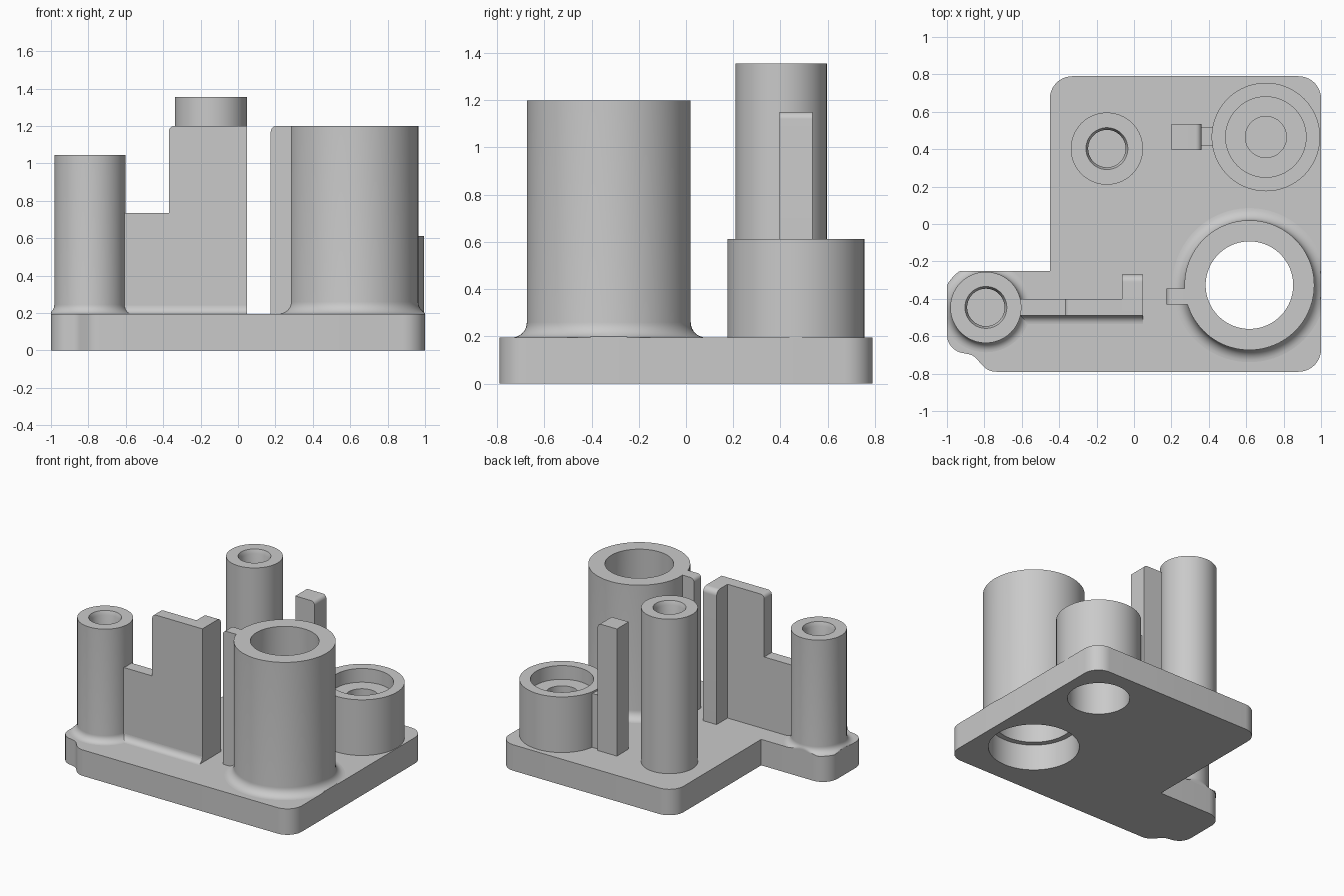
import bpy, bmesh, math
from mathutils import Vector

if "Cube" in bpy.data.objects:
    bpy.data.objects.remove(bpy.data.objects["Cube"], do_unlink=True)

# Single flat material
GREY = (0.59, 0.59, 0.59, 1)
mat = bpy.data.materials.new("plain grey")
mat.use_nodes = True
mat.diffuse_color = GREY
mat.node_tree.nodes["Principled BSDF"].inputs["Base Color"].default_value = GREY

TOP = 0.195      # top of the base plate
HIGH = 1.2       # top of the main tube and the wall
SEG = 96
parts = []


def finish(name, bm):
    bmesh.ops.remove_doubles(bm, verts=bm.verts, dist=1e-5)
    bmesh.ops.recalc_face_normals(bm, faces=bm.faces)
    mesh = bpy.data.meshes.new(name)
    bm.to_mesh(mesh)
    bm.free()
    mesh.materials.append(mat)
    obj = bpy.data.objects.new(name, mesh)
    bpy.context.collection.objects.link(obj)
    parts.append(obj)
    return obj


def rounded(points, steps=10):
    """Outline from (u, v) or (u, v, radius) corners."""
    out = []
    for i, p in enumerate(points):
        c = Vector((p[0], p[1], 0))
        if len(p) < 3:
            out.append(c)
            continue
        radius = p[2]
        a = (Vector((*points[i - 1][:2], 0)) - c).normalized()
        b = (Vector((*points[(i + 1) % len(points)][:2], 0)) - c).normalized()
        half = a.angle(b) / 2
        centre = c + (a + b).normalized() * radius / math.sin(half)
        t = radius / math.tan(half)
        start = (c + a * t - centre).normalized()
        end = (c + b * t - centre).normalized()
        out += [centre + start.slerp(end, k / steps).normalized() * radius
                for k in range(steps + 1)]
    return out


def prism(name, points, axis, lo, hi):
    """Extrude a rounded outline along an axis."""
    place = {"x": lambda p, t: (t, p.x, p.y),
             "y": lambda p, t: (p.x, t, p.y),
             "z": lambda p, t: (p.x, p.y, t)}[axis]
    outline = rounded(points)
    bm = bmesh.new()
    low = [bm.verts.new(place(p, lo)) for p in outline]
    high = [bm.verts.new(place(p, hi)) for p in outline]
    bm.faces.new(low)
    bm.faces.new(high)
    for i in range(len(low)):
        bm.faces.new((low[i - 1], low[i], high[i], high[i - 1]))
    return finish(name, bm)


def lathe(name, centre, profile, max_y=1):
    """Turn an (r, z) profile; clamp the foot to the plate edges."""
    bm = bmesh.new()
    rings = []
    for k in range(SEG):
        a = math.tau * k / SEG
        rings.append([bm.verts.new((
            max(-1, min(1, centre[0] + r * math.cos(a))),
            min(max_y, centre[1] + r * math.sin(a)), z)) for r, z in profile])
    n = len(profile)
    for k in range(SEG):
        a, b = rings[k - 1], rings[k]
        for i in range(n):
            j = (i + 1) % n
            if profile[i][0] == 0 and profile[j][0] == 0:
                continue
            ring = [a[i], b[i], b[j], a[j]]
            if profile[i][0] == 0:
                ring.pop(1)
            elif profile[j][0] == 0:
                ring.pop(2)
            bm.faces.new(ring)
    return finish(name, bm)


def foot(radius, f, steps=8):
    """Concave fillet running from the plate up to a cylinder wall."""
    return [(radius + f - f * math.sin(k / steps * math.pi / 2),
             TOP + f - f * math.cos(k / steps * math.pi / 2))
            for k in range(steps + 1)]


def screw_post(name, centre, radius, top, base, max_y=1):
    lathe(name, centre, [(0, TOP)] + base + [
        (radius, top), (0.112, top), (0.1, top - 0.03),
        (0.1, top - 0.6), (0, top - 0.6)], max_y)


TUBE, CUP = (0.617, -0.327), (0.705, 0.465)

# Base plate with two bores open underneath
plate = prism("base_plate", [
    (-0.45, 0.79, 0.12), (1, 0.79, 0.12), (1, -0.79, 0.12), (-0.78, -0.79, 0.1),
    (-0.86, -0.7, 0.08), (-1, -0.675, 0.1), (-1, -0.25, 0.12), (-0.45, -0.25)],
    "z", 0, TOP)
for centre, radius in ((TUBE, 0.31), (CUP, 0.212)):
    cutter = lathe("bore_cutter", centre,
                   [(0, -0.1), (radius, -0.1), (radius, 0.3), (0, 0.3)])
    cutter.hide_render = True
    parts.remove(cutter)
    mod = plate.modifiers.new("bore", "BOOLEAN")
    mod.operation, mod.solver, mod.object = "DIFFERENCE", "EXACT", cutter
    bpy.context.view_layer.objects.active = plate
    bpy.ops.object.modifier_apply(modifier=mod.name)
    bpy.data.objects.remove(cutter, do_unlink=True)

# Large tube, open right through with a slight draft, and its side rib
lathe("large_tube", TUBE, foot(0.347, 0.065) + [
    (0.347, HIGH), (0.234, HIGH), (0.27, TOP)])
prism("tube_rib", [(0.175, TOP), (0.3, TOP), (0.3, HIGH), (0.175, HIGH, 0.03)],
      "y", -0.43, -0.345)

# Stepped cup, hollow from below
lathe("cup", CUP, [
    (0.29, TOP), (0.29, 0.613), (0.215, 0.613), (0.215, 0.51), (0.11, 0.51),
    (0.11, 0.45), (0, 0.45), (0, 0.38), (0.212, 0.38), (0.212, TOP)])
prism("cup_rib", [(0.2, TOP), (0.36, TOP), (0.36, 1.15, 0.03), (0.2, 1.15)],
      "y", 0.395, 0.535)
prism("cup_rib_web", [(0.35, TOP), (0.44, TOP), (0.44, 0.6), (0.35, 0.6)],
      "y", 0.42, 0.515)

# Two screw posts
screw_post("tall_post", (-0.145, 0.403), 0.193, 1.355, [(0.193, TOP)])
screw_post("short_post", (-0.792, -0.446), 0.19, 1.045, foot(0.19, 0.05), -0.25)

# Stepped wall with a return at its end and a fillet along its foot
prism("wall", [(-0.63, TOP), (-0.065, TOP), (-0.065, HIGH), (-0.37, HIGH, 0.03),
               (-0.37, 0.735), (-0.63, 0.735)], "y", -0.49, -0.4)
prism("wall_return", [(-0.49, TOP), (-0.27, TOP), (-0.27, HIGH, 0.04),
                      (-0.49, HIGH)], "x", -0.065, 0.047)
strip = [(-0.49 - r, z) for r, z in foot(0, 0.045)]
prism("wall_fillet", strip + [(-0.48, TOP + 0.045), (-0.48, TOP)],
      "x", -0.63, 0.047)

# Smooth curved walls, keep edges sharp
bpy.ops.object.select_all(action="DESELECT")
for obj in parts:
    obj.select_set(True)
bpy.context.view_layer.objects.active = plate
bpy.ops.object.shade_smooth_by_angle(angle=math.radians(30))
